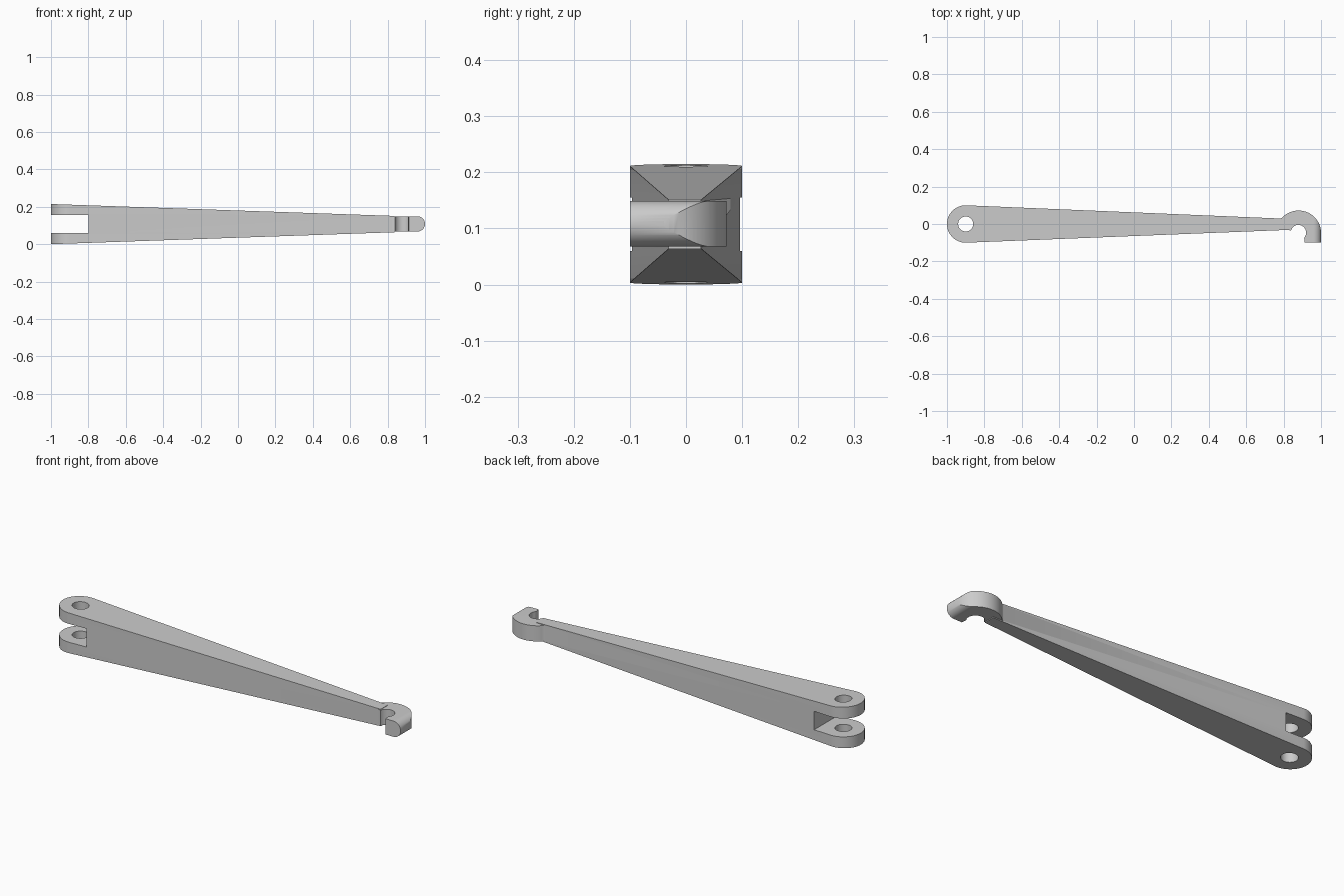
import bpy, bmesh
from math import sin, cos, pi, radians

if "Cube" in bpy.data.objects:
    bpy.data.objects.remove(bpy.data.objects["Cube"])


def arc(cx, cy, r, a0, a1, n):
    return [(cx + r * cos(radians(a0 + (a1 - a0) * i / n)),
             cy + r * sin(radians(a0 + (a1 - a0) * i / n))) for i in range(n + 1)]


def prism(name, pts, lo, hi, axis):
    """Extrude a profile along z (points are x,y) or along y (points are x,z)."""
    bm = bmesh.new()
    place = (lambda p, h: (p[0], p[1], h)) if axis == 'Z' else (lambda p, h: (p[0], h, p[1]))
    face = bm.faces.new([bm.verts.new(place(p, lo)) for p in pts])
    new = bmesh.ops.extrude_face_region(bm, geom=[face])['geom']
    move = (0, 0, hi - lo) if axis == 'Z' else (0, hi - lo, 0)
    bmesh.ops.translate(bm, vec=move, verts=[v for v in new if isinstance(v, bmesh.types.BMVert)])
    bmesh.ops.recalc_face_normals(bm, faces=bm.faces)
    me = bpy.data.meshes.new(name)
    bm.to_mesh(me)
    bm.free()
    ob = bpy.data.objects.new(name, me)
    bpy.context.collection.objects.link(ob)
    return ob


def combine(ob, other, operation):
    mod = ob.modifiers.new("cut", 'BOOLEAN')
    mod.object, mod.operation, mod.solver = other, operation, 'EXACT'
    bpy.context.view_layer.objects.active = ob
    bpy.ops.object.modifier_apply(modifier=mod.name)
    bpy.data.objects.remove(other)


# Arm: tapered plan outline crossed with a tapered side profile holding the fork slot
plan = arc(-0.9, 0, 0.1, 90, 270, 32) + [(0.837, -0.031), (0.837, 0.027)]
arm = prism("forked_arm", plan, -0.1, 0.3, 'Z')
side = [(-1.02, -0.0005), (0.9, 0.066), (0.9, 0.149), (-1.02, 0.2155),
        (-1.02, 0.155), (-0.8, 0.155), (-0.8, 0.06), (-1.02, 0.06)]
combine(arm, prism("side_profile", side, -0.3, 0.3, 'Y'), 'INTERSECT')

# Pivot hole through both fork ears
combine(arm, prism("pivot_hole", arc(-0.9, 0, 0.04, 0, 352.5, 47), -0.1, 0.3, 'Z'), 'DIFFERENCE')

# Hook: curled outline crossed with a bar profile that has a round nose
outline = ([(0.77, -0.03), (0.77, 0.026)] + arc(0.88, -0.048, 0.12, 138, 0, 32)
           + [(1.0, -0.1), (0.913, -0.1), (0.91, -0.077)]
           + arc(0.879, -0.046, 0.041, -35, 165, 24) + [(0.825, -0.0315)])
hook = prism("hook", outline, -0.1, 0.3, 'Z')
bar = [(0.7, 0.149), (0.7, 0.068)] + arc(0.9595, 0.1085, 0.0405, -90, 90, 24)
combine(hook, prism("bar_profile", bar, -0.3, 0.3, 'Y'), 'INTERSECT')
combine(arm, hook, 'UNION')

# Smooth the round surfaces, keep edges sharp
bpy.ops.object.select_all(action='DESELECT')
arm.select_set(True)
bpy.context.view_layer.objects.active = arm
bpy.ops.object.shade_smooth_by_angle(angle=radians(30))
